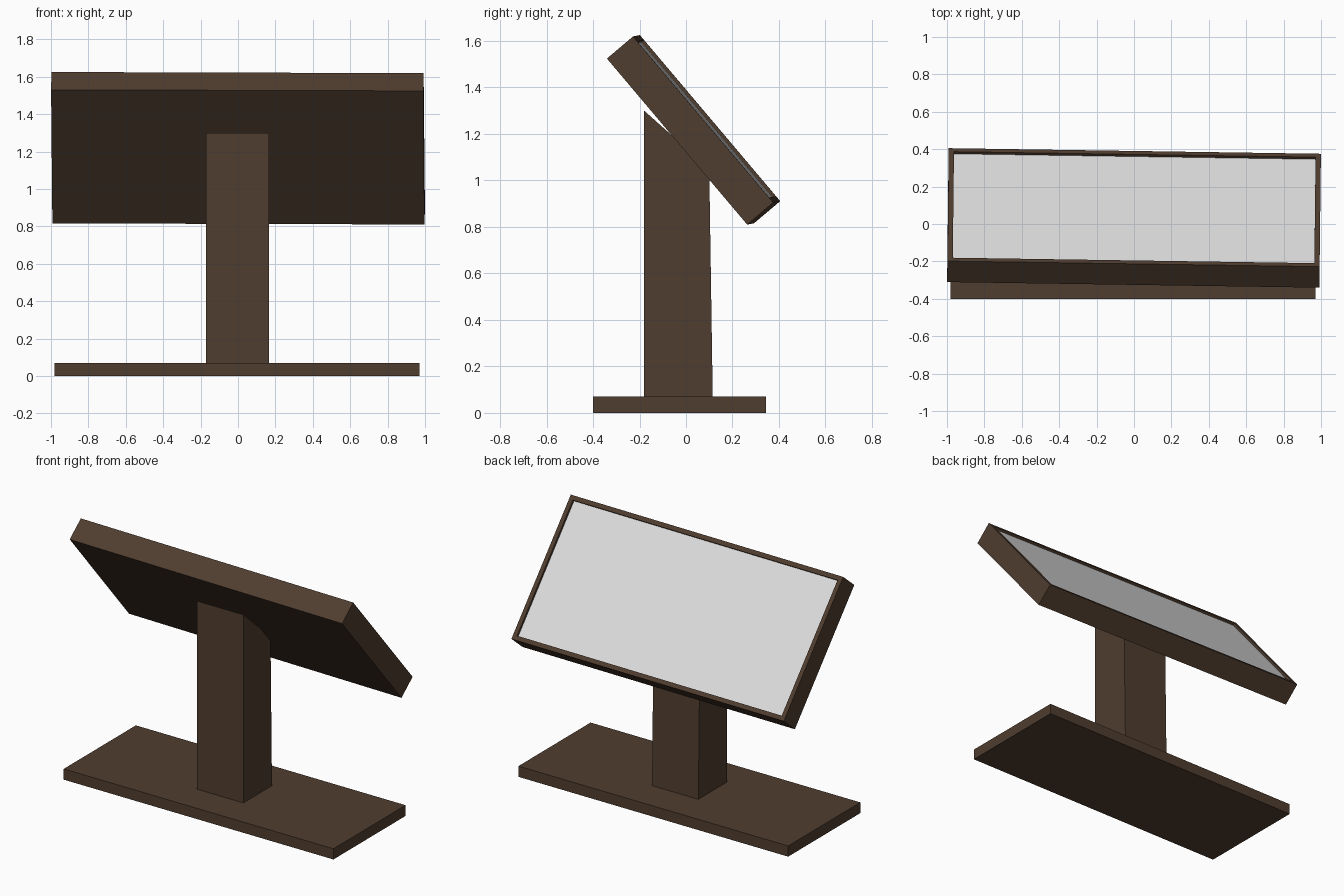
import bpy, bmesh
from math import radians

cube = bpy.data.objects.get("Cube")
if cube:
    bpy.data.objects.remove(cube, do_unlink=True)


def material(name, rgb):
    m = bpy.data.materials.new(name)
    m.use_nodes = True
    m.diffuse_color = (*rgb, 1)
    m.node_tree.nodes["Principled BSDF"].inputs["Base Color"].default_value = (*rgb, 1)
    return m


brown = material("dark_brown", (0.08, 0.047, 0.029))
white = material("panel_white", (0.73, 0.73, 0.73))


def make_object(name, bm, *mats):
    bmesh.ops.recalc_face_normals(bm, faces=bm.faces)
    mesh = bpy.data.meshes.new(name)
    bm.to_mesh(mesh)
    bm.free()
    for m in mats:
        mesh.materials.append(m)
    ob = bpy.data.objects.new(name, mesh)
    bpy.context.collection.objects.link(ob)
    return ob


def extrude_profile(name, profile, x0, x1):
    """Extrude a (y, z) outline along x."""
    bm = bmesh.new()
    face = bm.faces.new([bm.verts.new((x0, y, z)) for y, z in profile])
    ext = bmesh.ops.extrude_face_region(bm, geom=[face])["geom"]
    verts = [v for v in ext if isinstance(v, bmesh.types.BMVert)]
    bmesh.ops.translate(bm, verts=verts, vec=(x1 - x0, 0, 0))
    # the outline face is kept by the extrusion and closes the near end
    return make_object(name, bm, brown)


# Flat foot plate
extrude_profile("base", [(-0.4, 0), (0.345, 0), (0.345, 0.07), (-0.4, 0.07)], -0.98, 0.97)

# Upright post with a slanted top that sinks into the board
extrude_profile("post", [(-0.18, 0.07), (0.115, 0.07), (0.1, 1.05), (-0.18, 1.3)], -0.17, 0.165)

# Tilted board: a box with a raised rim around a recessed display face
bm = bmesh.new()
bmesh.ops.create_cube(bm, size=1)
bmesh.ops.scale(bm, vec=(1.99, 0.935, 0.147), verts=bm.verts)
bm.normal_update()
display = max(bm.faces, key=lambda f: f.normal.z)
bmesh.ops.inset_region(bm, faces=[display], thickness=0.04)
ext = bmesh.ops.extrude_discrete_faces(bm, faces=[display])["faces"]
bmesh.ops.translate(bm, verts=ext[0].verts, vec=(0, 0, -0.015))
ext[0].material_index = 1
board = make_object("display_board", bm, brown, white)
board.location = (0.0, 0.0325, 1.2175)
board.rotation_euler = (radians(-49.8), 0.003, -0.015)
